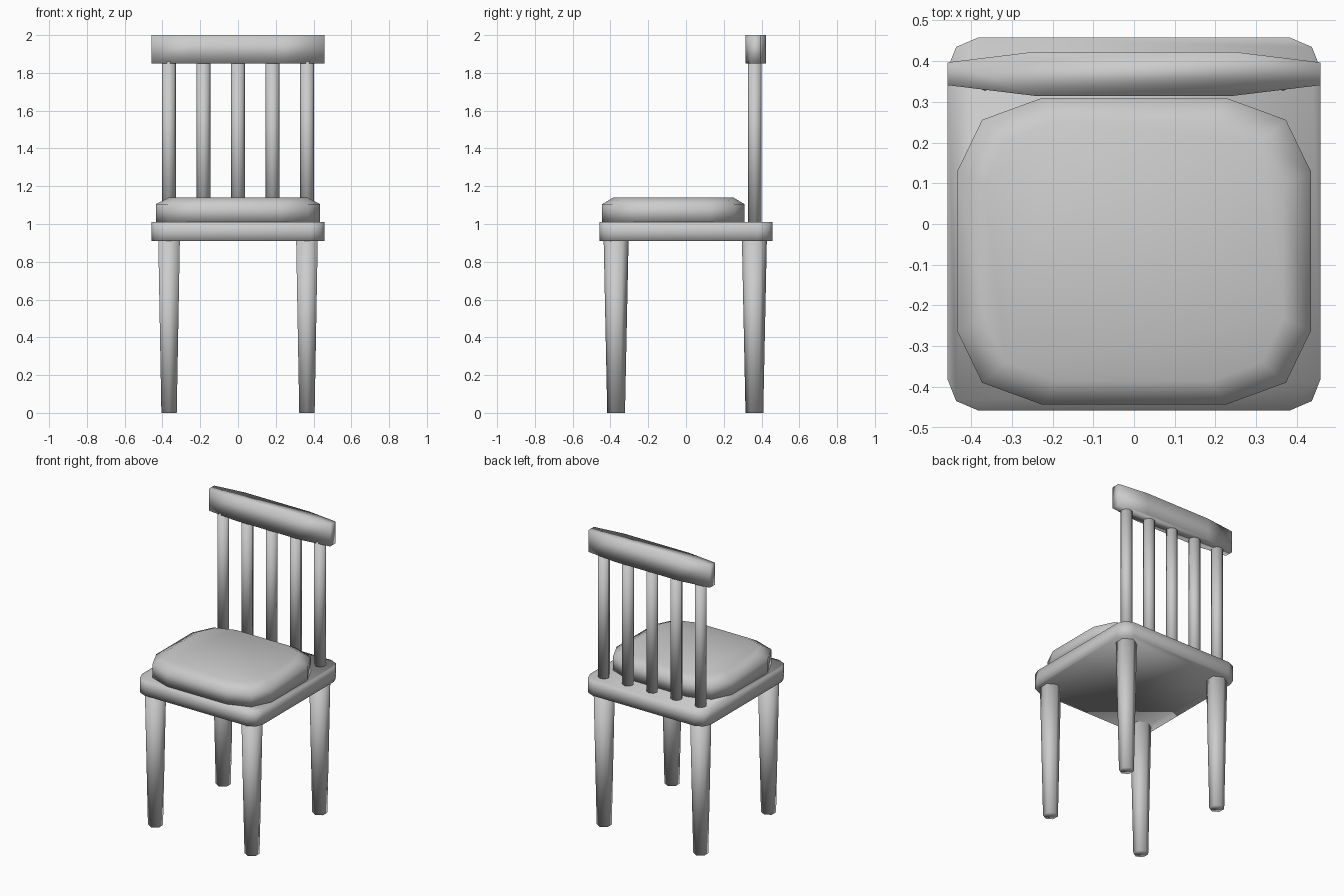
import bpy, bmesh, math

if "Cube" in bpy.data.objects:
    bpy.data.objects.remove(bpy.data.objects["Cube"])


def loft(name, rings):
    """Skin a stack of matching closed rings, cap both ends, smooth shade."""
    bm = bmesh.new()
    loops = [[bm.verts.new(p) for p in ring] for ring in rings]
    n = len(loops[0])
    for a, b in zip(loops, loops[1:]):
        for i in range(n):
            j = (i + 1) % n
            bm.faces.new((a[i], a[j], b[j], b[i]))
    bm.faces.new(loops[0][::-1])
    bm.faces.new(loops[-1])
    bmesh.ops.recalc_face_normals(bm, faces=bm.faces[:])
    for f in bm.faces:
        f.smooth = True
    mesh = bpy.data.meshes.new(name)
    bm.to_mesh(mesh)
    bm.free()
    ob = bpy.data.objects.new(name, mesh)
    bpy.context.collection.objects.link(ob)
    return ob


def mirrored(corner):
    """Expand one quadrant (from +x side to +y side) to a full outline."""
    half = corner + [(-x, y) for x, y in reversed(corner)]
    return half + [(-x, -y) for x, y in half]


def ring(outline, z, scale=1.0, cy=0.0):
    return [(x * scale, y * scale + cy, z) for x, y in outline]


def circle(n, r, x, y, z):
    return [(x + r * math.sin(2 * math.pi * i / n),
             y + r * math.cos(2 * math.pi * i / n), z) for i in range(n)]


# Seat board with rounded corners
board = mirrored([(0.458, 0.382), (0.437, 0.435), (0.383, 0.458)])
loft("seat", [ring(board, 0.91), ring(board, 0.96), ring(board, 1.01)])

# Cushion with a sloping top edge
pad = mirrored([(0.435, 0.195), (0.373, 0.323), (0.225, 0.377)])
loft("cushion", [ring(pad, 1.01, cy=-0.067), ring(pad, 1.105, cy=-0.067),
                 ring(pad, 1.14, 0.845, -0.067)])

# Tapered six-sided legs
for row, y in (("front", -0.37), ("back", 0.362)):
    for side, x in (("left", -0.365), ("right", 0.365)):
        loft(f"{row}_leg_{side}", [circle(6, 0.047, x, y, 0),
                                   circle(6, 0.066, x, y, 0.915)])

# Backrest spindles
for i in range(5):
    x = -0.366 + 0.183 * i
    loft(f"spindle_{i + 1}", [circle(8, 0.037, x, 0.364, 1.0),
                              circle(8, 0.037, x, 0.364, 1.86)])

# Top rail, thicker in the middle
bar = mirrored([(0.458, 0.028), (0.245, 0.054)])
loft("top_rail", [ring(bar, 1.85, cy=0.369), ring(bar, 2.0, cy=0.369)])
